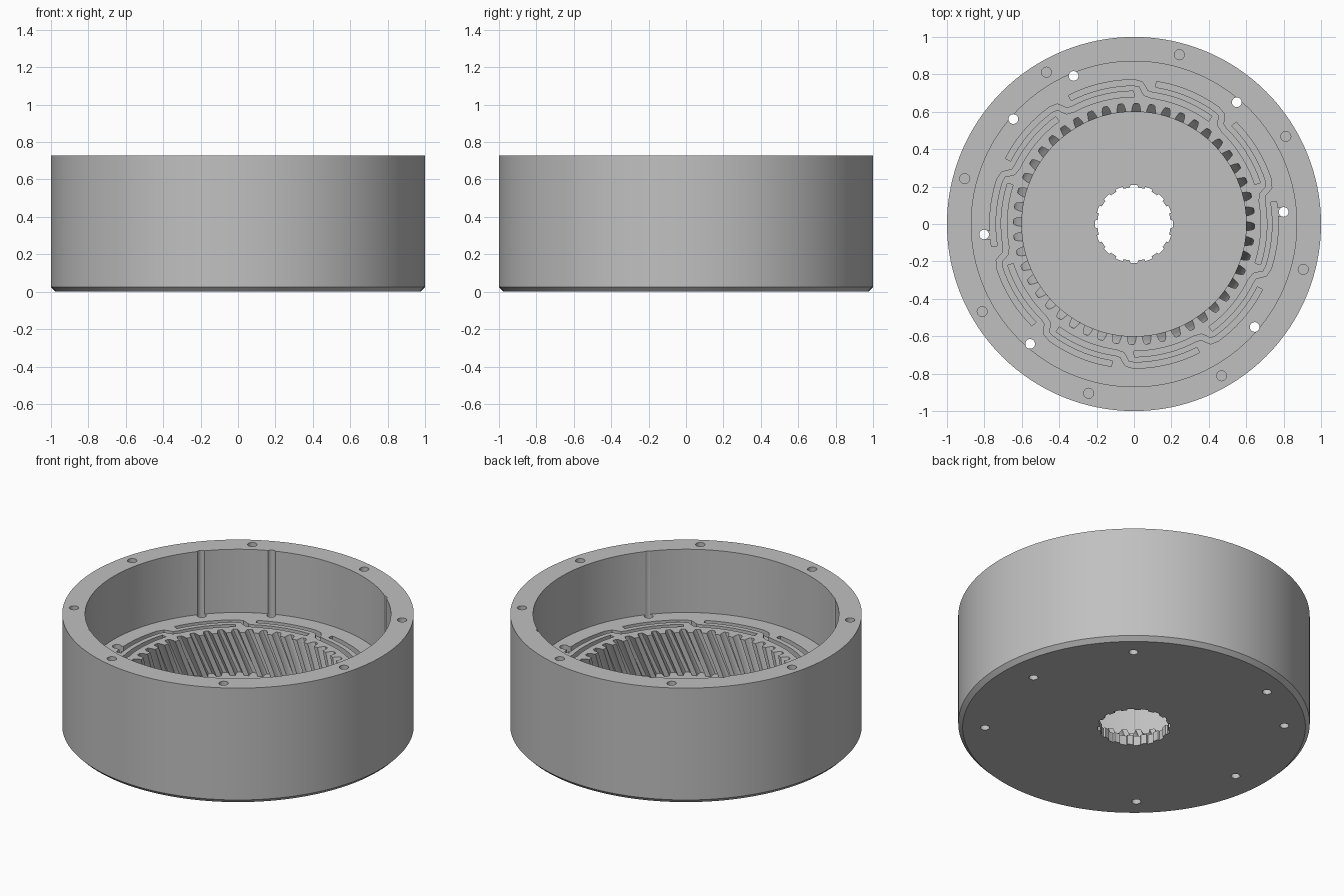
import bpy, bmesh, math
from math import radians as rad

if "Cube" in bpy.data.objects:
    bpy.data.objects.remove(bpy.data.objects["Cube"])

SHELF, FLOOR, TOP = 0.33, 0.06, 0.727


def polar(r, a):
    return (r * math.cos(a), r * math.sin(a))


def add_prism(bm, pts, z0, z1, twist=0.0, steps=1):
    """Closed prism over a 2D outline, optionally twisted about z (ending untwisted at z1)."""
    rings = []
    for i in range(steps + 1):
        t = i / steps
        a = -twist * (1 - t)
        c, s = math.cos(a), math.sin(a)
        rings.append([bm.verts.new((x * c - y * s, x * s + y * c, z0 + (z1 - z0) * t)) for x, y in pts])
    n = len(pts)
    for lo, hi in zip(rings, rings[1:]):
        for k in range(n):
            j = (k + 1) % n
            bm.faces.new((lo[k], lo[j], hi[j], hi[k]))
    bm.faces.new(rings[0][::-1])
    bm.faces.new(rings[-1])


def circle(r, n, cx=0.0, cy=0.0):
    return [(cx + r * math.cos(2 * math.pi * k / n), cy + r * math.sin(2 * math.pi * k / n)) for k in range(n)]


def to_object(bm, name):
    bmesh.ops.triangulate(bm, faces=bm.faces[:])
    bmesh.ops.recalc_face_normals(bm, faces=bm.faces[:])
    me = bpy.data.meshes.new(name)
    bm.to_mesh(me)
    bm.free()
    ob = bpy.data.objects.new(name, me)
    bpy.context.collection.objects.link(ob)
    return ob


def cut(target, bm, name):
    """Subtract the cutter mesh from the target and discard the cutter."""
    cutter = to_object(bm, name)
    cutter.hide_render = True
    mod = target.modifiers.new(name, 'BOOLEAN')
    mod.operation = 'DIFFERENCE'
    mod.solver = 'EXACT'
    mod.object = cutter
    bpy.context.view_layer.objects.active = target
    bpy.ops.object.modifier_apply(modifier=name)
    bpy.data.objects.remove(cutter)


def strip(center, w):
    """Outline of constant width around a 2D centre line."""
    left, right = [], []
    for i, (x, y) in enumerate(center):
        x0, y0 = center[max(i - 1, 0)]
        x1, y1 = center[min(i + 1, len(center) - 1)]
        d = math.hypot(x1 - x0, y1 - y0)
        nx, ny = -(y1 - y0) / d * w / 2, (x1 - x0) / d * w / 2
        left.append((x + nx, y + ny))
        right.append((x - nx, y - ny))
    return left + right[::-1]


# Housing body: lathed outline with a bottom chamfer
N = 128
bm = bmesh.new()
rings = [[bm.verts.new((x, y, z)) for x, y in circle(r, N)] for r, z in ((0.975, 0), (1, 0.025), (1, TOP))]
for lo, hi in zip(rings, rings[1:]):
    for k in range(N):
        j = (k + 1) % N
        bm.faces.new((lo[k], lo[j], hi[j], hi[k]))
bm.faces.new(rings[0][::-1])
bm.faces.new(rings[-1])
housing = to_object(bm, "gear_housing")

# Upper cavity
bm = bmesh.new()
add_prism(bm, circle(0.87, N), SHELF, TOP + 0.1)
cut(housing, bm, "cavity_cutter")

# Helical internal ring gear
TEETH = 48
p = 2 * math.pi / TEETH
outline = []
for k in range(TEETH):
    for r, f in ((0.6, -0.31), (0.622, -0.26), (0.64, -0.19), (0.645, -0.13),
                 (0.645, 0.13), (0.64, 0.19), (0.622, 0.26), (0.6, 0.31)):
        outline.append(polar(r, (k + f) * p))
bm = bmesh.new()
add_prism(bm, outline, FLOOR, SHELF + 0.03, twist=0.19, steps=6)
cut(housing, bm, "ring_gear_cutter")

# Notched centre bore
NOTCH = 16
q = 2 * math.pi / NOTCH
bore = []
for k in range(NOTCH):
    for r, f in ((0.196, -0.28), (0.208, -0.24), (0.208, 0), (0.208, 0.24), (0.196, 0.28), (0.196, 0.5)):
        bore.append(polar(r, (k + f) * q))
bm = bmesh.new()
add_prism(bm, bore, -0.1, FLOOR + 0.1)
cut(housing, bm, "bore_cutter")

# Blind screw holes in the rim and through holes beside the wall
bm = bmesh.new()
for k in range(8):
    add_prism(bm, circle(0.027, 20, *polar(0.937, rad(30 + 45 * k))), TOP - 0.15, TOP + 0.1)
for r, a in ((0.855, 112.2), (0.852, 49.8), (0.848, -40.5), (0.848, -130.9), (0.855, 139),
             (0.803, 4.6), (0.803, 184)):
    add_prism(bm, circle(0.026, 20, *polar(r, rad(a))), -0.1, TOP + 0.1)
cut(housing, bm, "hole_cutter")

# Ten stepped labyrinth grooves in the shelf
bm = bmesh.new()
for k in range(10):
    s = 86 - 36 * k
    line = [polar(0.756, rad(s + 31 - i * 3)) for i in range(10)]
    line += [polar(0.748, rad(s + 1.2)), polar(0.725, rad(s)), polar(0.703, rad(s - 1.2))]
    line += [polar(0.695, rad(s - 4 - i * 3.1)) for i in range(10)]
    add_prism(bm, strip(line, 0.031), SHELF - 0.035, SHELF + 0.05)
cut(housing, bm, "groove_cutter")

# Short channels joining two through holes to the grooves
bm = bmesh.new()
for a in (4.6, 184.2):
    add_prism(bm, strip([polar(0.75, rad(a + 0.4)), polar(0.8, rad(a))], 0.044), SHELF - 0.034, SHELF + 0.06)
cut(housing, bm, "channel_cutter")

# Finish
steel = bpy.data.materials.new("grey_steel")
steel.diffuse_color = (0.53, 0.53, 0.53, 1)
steel.use_nodes = True
steel.node_tree.nodes["Principled BSDF"].inputs["Base Color"].default_value = steel.diffuse_color
housing.data.materials.clear()
housing.data.materials.append(steel)
for poly in housing.data.polygons:
    poly.material_index = 0
bpy.ops.object.select_all(action='DESELECT')
housing.select_set(True)
bpy.context.view_layer.objects.active = housing
bpy.ops.object.shade_smooth_by_angle(angle=rad(30))
